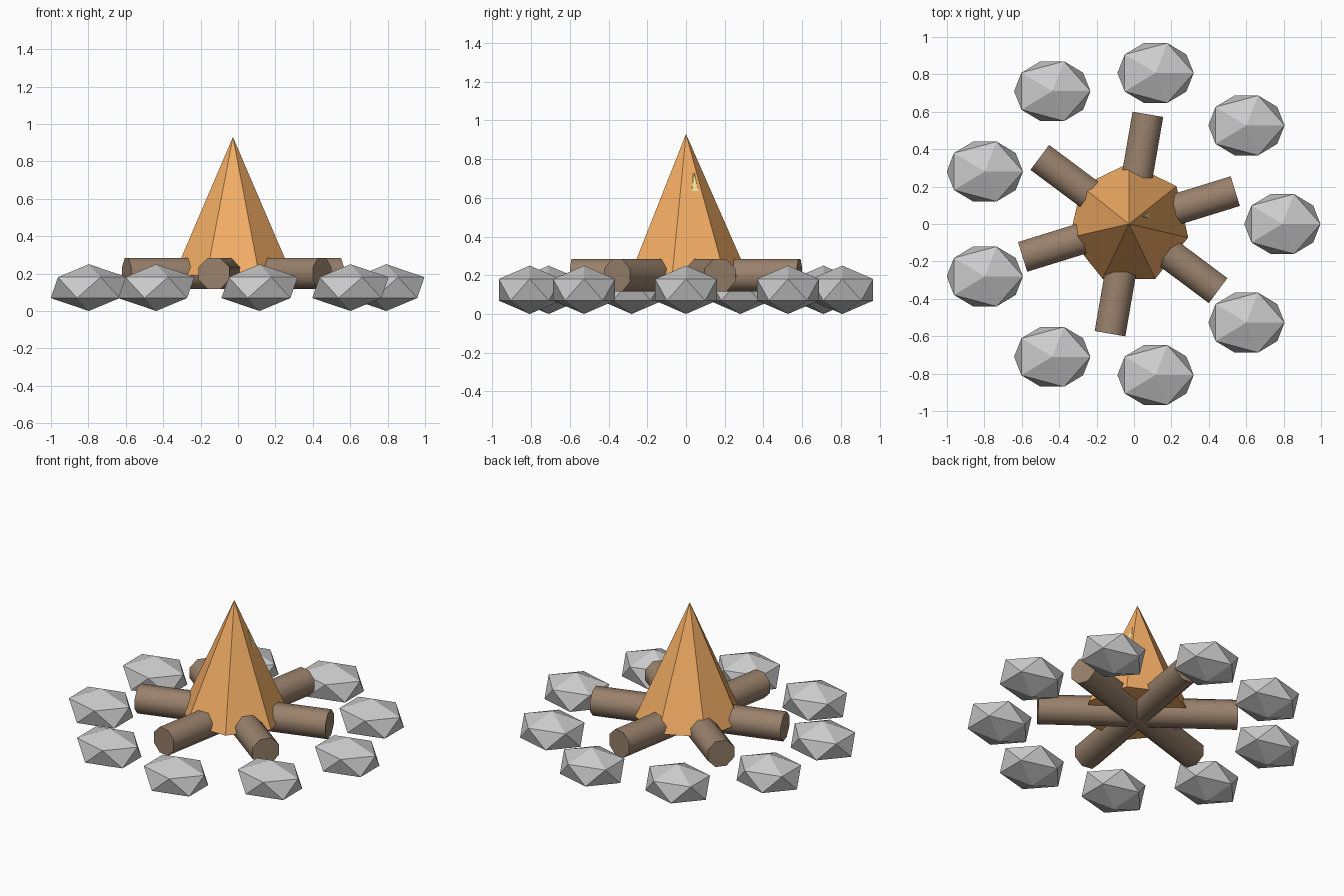
import bpy
from math import cos, sin, pi, radians
from mathutils import Matrix

if "Cube" in bpy.data.objects:
    bpy.data.objects.remove(bpy.data.objects["Cube"])

CX = -0.027  # shared centre of the fire


def paint(obj, name, rgb):
    mat = bpy.data.materials.get(name) or bpy.data.materials.new(name)
    mat.diffuse_color = (*rgb, 1)
    mat.use_nodes = True
    mat.node_tree.nodes["Principled BSDF"].inputs["Base Color"].default_value = mat.diffuse_color
    obj.data.materials.append(mat)


def flame(name, x, y, z0, z1, radius, rgb):
    bpy.ops.mesh.primitive_cone_add(vertices=7, radius1=radius, radius2=0,
                                    depth=z1 - z0, location=(x, y, (z0 + z1) / 2))
    obj = bpy.context.object
    obj.name = name
    paint(obj, name + "_colour", rgb)


# Ring of nine squashed low-poly stones
for i in range(9):
    a = i * 2 * pi / 9
    bpy.ops.mesh.primitive_ico_sphere_add(
        subdivisions=1, radius=1,
        location=(CX + 0.82 * cos(a), 0.82 * sin(a), 0.125))
    stone = bpy.context.object
    stone.name = f"stone_{i + 1}"
    stone.scale = (0.228, 0.188, 0.125)

# Three crossed eight-sided logs, flat side up
for i, a in enumerate((0.3, 1.4, 2.5)):
    bpy.ops.mesh.primitive_cylinder_add(vertices=8, radius=0.09, depth=1.19,
                                        location=(CX, 0, 0.2))
    log = bpy.context.object
    log.name = f"log_{i + 1}"
    log.data.transform(Matrix.Rotation(pi / 8, 4, 'Z'))
    log.rotation_euler = (0, pi / 2, a)
    bpy.ops.object.shade_smooth_by_angle(angle=radians(50))
    paint(log, "wood", (0.32, 0.22, 0.15))

# Outer flame, with a smaller inner flame just breaking its surface
flame("outer_flame", CX, 0, 0.19, 0.93, 0.325, (0.9, 0.42, 0.13))
flame("inner_flame", CX + 0.074, 0.04, 0.20, 0.735, 0.212, (0.95, 0.8, 0.3))
